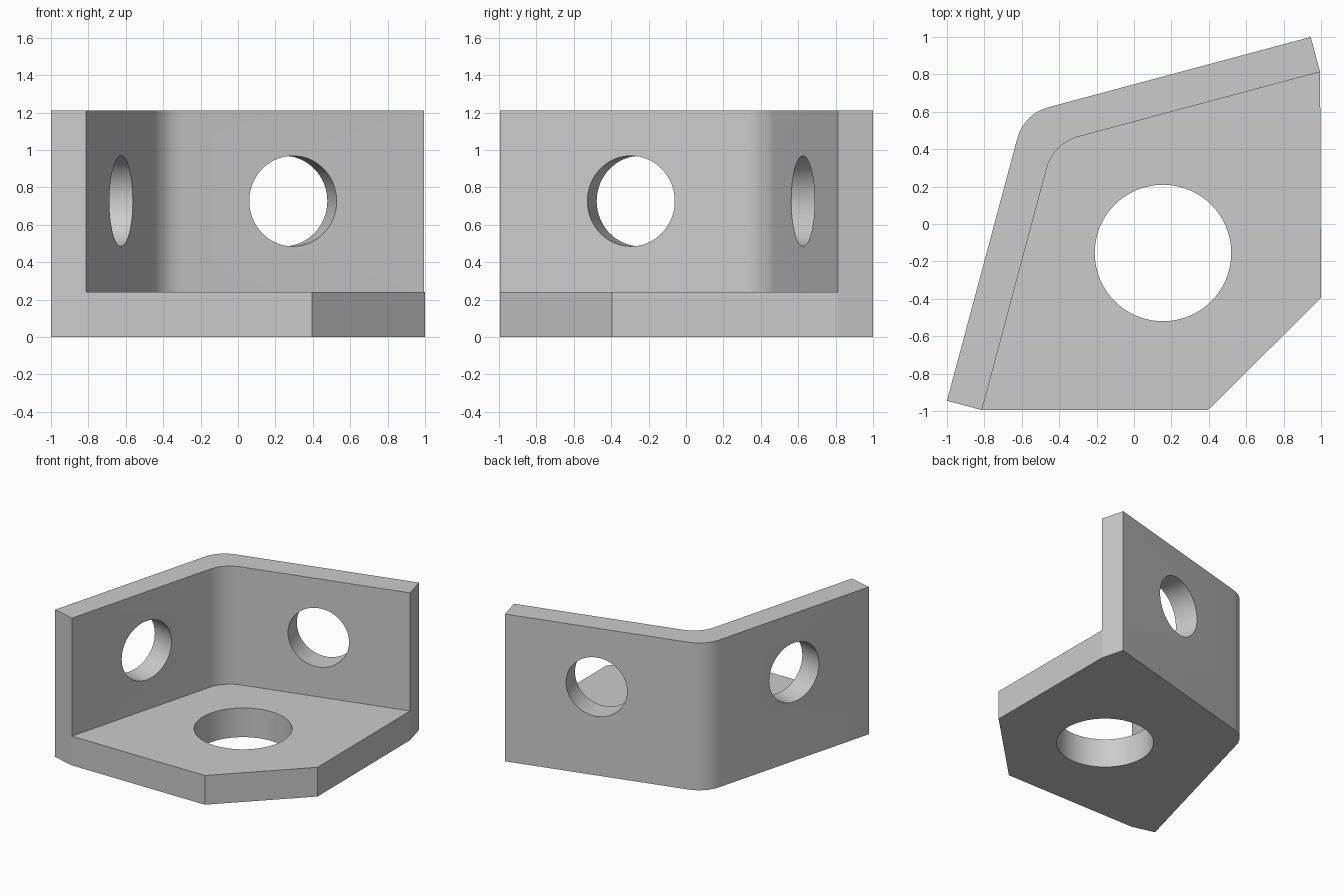
import bpy, bmesh
from math import radians, sin, cos, tan, pi
from mathutils import Vector, Matrix

if "Cube" in bpy.data.objects:
    bpy.data.objects.remove(bpy.data.objects["Cube"])

FLOOR_TOP, WALL_TOP = 0.24, 1.21
BEND_RADIUS, BEND_STEPS = 0.235, 8
LEAN = radians(15)
along = Vector((sin(LEAN), cos(LEAN), 0))      # direction of the side wall
normal = Vector((cos(LEAN), -sin(LEAN), 0))    # its inward normal


def mirrored(p):
    """Reflect across the diagonal that the bracket is symmetric about."""
    return Vector((-p.y, -p.x, p.z))


def bent_line(start):
    """Wall line from start, round the bend, to the mirrored end."""
    corner = start + along * (-(start.x + start.y) / (along.x + along.y))
    tangent = corner - along * BEND_RADIUS * tan(radians(30))
    centre = tangent + normal * BEND_RADIUS
    points = [start]
    for i in range(BEND_STEPS + 1):
        turn = Matrix.Rotation(-radians(60) * i / BEND_STEPS, 3, "Z")
        points.append(centre + turn @ (tangent - centre))
    return points + [mirrored(start)]


def raise_faces(bm, faces, height):
    """Extrude faces upward and return the new top faces."""
    geom = bmesh.ops.extrude_face_region(bm, geom=faces)["geom"]
    verts = [g for g in geom if isinstance(g, bmesh.types.BMVert)]
    bmesh.ops.translate(bm, verts=verts, vec=(0, 0, height))
    return [g for g in geom if isinstance(g, bmesh.types.BMFace)]


def make_object(name, bm):
    mesh = bpy.data.meshes.new(name)
    bmesh.ops.recalc_face_normals(bm, faces=bm.faces[:])
    bm.to_mesh(mesh)
    bm.free()
    obj = bpy.data.objects.new(name, mesh)
    bpy.context.collection.objects.link(obj)
    return obj


def hole_cutter(centre, axis, radius):
    bm = bmesh.new()
    turn = axis.to_track_quat("Z", "Y").to_matrix().to_4x4()
    bmesh.ops.create_cone(bm, cap_ends=True, segments=64, radius1=radius,
                          radius2=radius, depth=0.7,
                          matrix=Matrix.Translation(centre) @ turn)
    cutter = make_object("hole_cutter", bm)
    cutter.hide_render = True
    return cutter


# Bracket: floor plate and bent wall share the inner wall line
bm = bmesh.new()
outer = [bm.verts.new(p) for p in bent_line(Vector((-1, -0.945, 0)))]
inner = [bm.verts.new(p) for p in bent_line(Vector((-0.813, -0.995, 0)))]
chamfer = [bm.verts.new(p) for p in ((1, -0.395, 0), (0.395, -0.995, 0))]
wall = bm.faces.new(outer + inner[::-1])
floor = bm.faces.new(inner + chamfer)
bmesh.ops.recalc_face_normals(bm, faces=bm.faces[:])
tops = raise_faces(bm, [wall, floor], FLOOR_TOP)
wall_top = [f for f in tops if all(v.co.x < 0.99 or v.co.y > 0 for v in f.verts)
            and len(f.verts) == len(outer) + len(inner)]
raise_faces(bm, wall_top, WALL_TOP - FLOOR_TOP)

# Merge flat neighbouring faces of the underside and wall ends
bmesh.ops.recalc_face_normals(bm, faces=bm.faces[:])
bmesh.ops.dissolve_limit(bm, angle_limit=radians(0.5),
                         verts=bm.verts[:], edges=bm.edges[:])
bracket = make_object("corner_bracket", bm)

# Holes: one in the floor, one in each wall
wall_hole = Vector((-0.621, -0.295, 0.727))
cutters = [hole_cutter(Vector((0.155, -0.155, 0.1)), Vector((0, 0, 1)), 0.365),
           hole_cutter(wall_hole, normal, 0.242),
           hole_cutter(mirrored(wall_hole), mirrored(normal), 0.242)]
for cutter in cutters:
    cut = bracket.modifiers.new("hole", "BOOLEAN")
    cut.operation, cut.solver, cut.object = "DIFFERENCE", "EXACT", cutter
bpy.context.view_layer.update()
graph = bpy.context.evaluated_depsgraph_get()
bracket_mesh = bpy.data.meshes.new_from_object(bracket.evaluated_get(graph))
bracket.modifiers.clear()
bracket.data = bracket_mesh
for cutter in cutters:
    bpy.data.objects.remove(cutter)

# Plain grey finish
grey = bpy.data.materials.new("plain_grey")
grey.use_nodes = True
colour = (0.6, 0.6, 0.6, 1)
grey.diffuse_color = colour
grey.node_tree.nodes["Principled BSDF"].inputs["Base Color"].default_value = colour
bracket.data.materials.clear()
bracket.data.materials.append(grey)

# Smooth bend and bores, crisp edges elsewhere
bpy.ops.object.select_all(action="DESELECT")
bracket.select_set(True)
bpy.context.view_layer.objects.active = bracket
bpy.ops.object.shade_smooth_by_angle(angle=radians(12))
